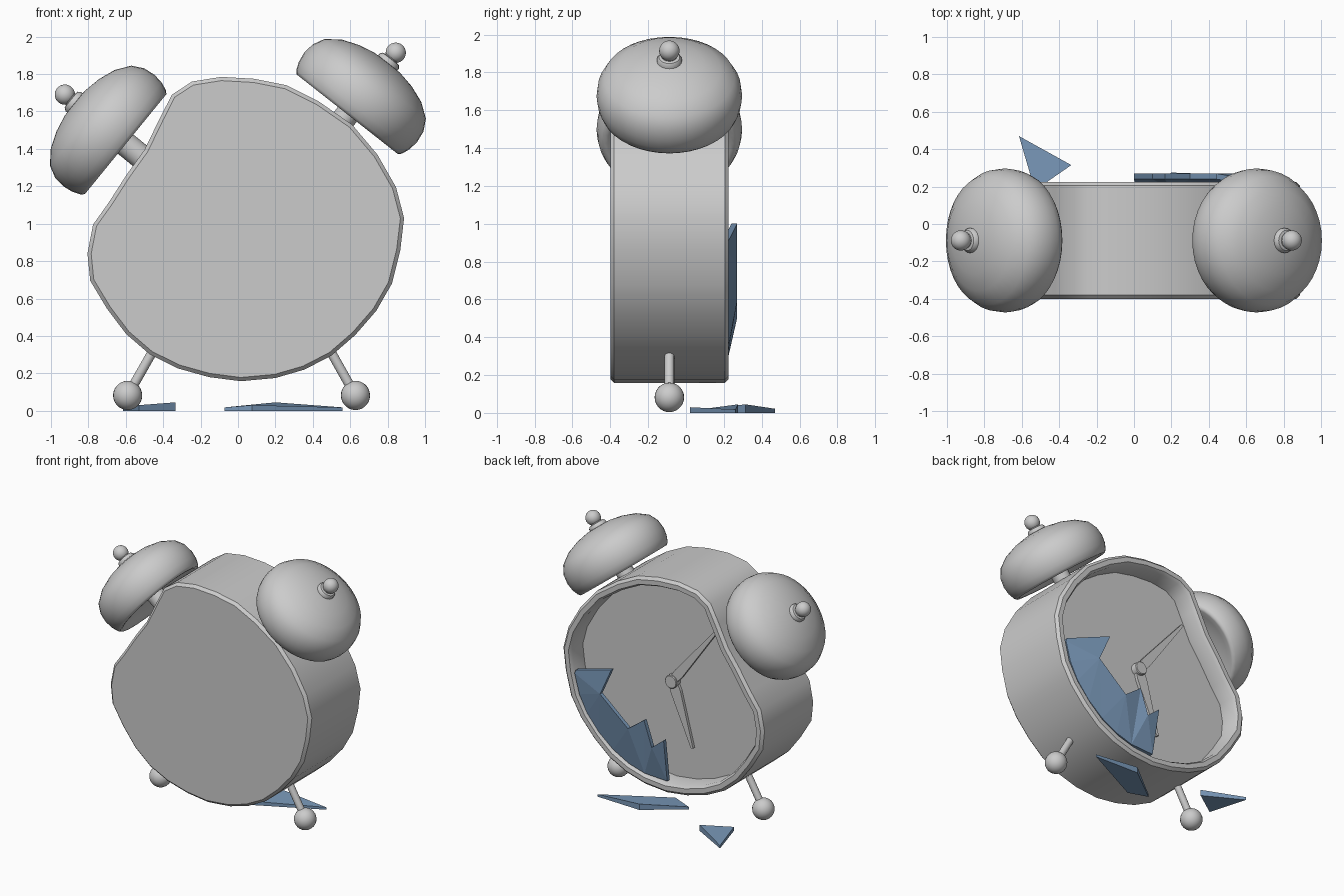
import bpy, bmesh, math
from mathutils import Vector, Matrix

if "Cube" in bpy.data.objects:
    bpy.data.objects.remove(bpy.data.objects["Cube"])

YC = -0.088  # depth centre of the body


def material(name, rgb):
    m = bpy.data.materials.new(name)
    m.diffuse_color = (*rgb, 1)
    m.use_nodes = True
    m.node_tree.nodes["Principled BSDF"].inputs["Base Color"].default_value = m.diffuse_color
    return m


GREY = material("grey metal", (0.6, 0.6, 0.6))
BLUE = material("blue glass", (0.19, 0.31, 0.475))


def finish(name, bm, mat, angle=None):
    bmesh.ops.recalc_face_normals(bm, faces=bm.faces)
    me = bpy.data.meshes.new(name)
    bm.to_mesh(me)
    bm.free()
    me.materials.append(mat)
    ob = bpy.data.objects.new(name, me)
    bpy.context.collection.objects.link(ob)
    if angle:
        bpy.ops.object.select_all(action='DESELECT')
        ob.select_set(True)
        bpy.context.view_layer.objects.active = ob
        bpy.ops.object.shade_smooth_by_angle(angle=math.radians(angle))
    return ob


def loft(name, rings, mat, angle=None):
    """Bridge rings of points and cap both ends."""
    bm = bmesh.new()
    loops = [[bm.verts.new(p) for p in r] for r in rings]
    n = len(loops[0])
    for a, b in zip(loops, loops[1:]):
        for i in range(n):
            j = (i + 1) % n
            bm.faces.new((a[i], a[j], b[j], b[i]))
    bm.faces.new(loops[0])
    bm.faces.new(loops[-1])
    return finish(name, bm, mat, angle)


def lathe(name, profile, origin, axis, mat=GREY, n=32, angle=40):
    """Revolve (radius, height) points round an axis."""
    rot = Vector(axis).to_track_quat('Z', 'Y')
    o = Vector(origin)
    rings = []
    for r, h in profile:
        r = max(r, 0.001)
        rings.append([o + rot @ Vector((r * math.cos(2 * math.pi * i / n),
                                        r * math.sin(2 * math.pi * i / n), h)) for i in range(n)])
    return loft(name, rings, mat, angle)


def ball(name, centre, r):
    bm = bmesh.new()
    bmesh.ops.create_uvsphere(bm, u_segments=24, v_segments=14, radius=r,
                              matrix=Matrix.Translation(centre))
    return finish(name, bm, GREY, 60)


def inset(pts, d):
    """Offset a closed clockwise outline inward."""
    out = []
    for i, p in enumerate(pts):
        a = (p - pts[i - 1]).normalized()
        b = (pts[(i + 1) % len(pts)] - p).normalized()
        t = (a + b).normalized()
        out.append(p + Vector((t.y, -t.x)) * d)
    return out


# Case: melted round outline, closed at -y, recessed dial at +y
OUTLINE = [Vector(p) for p in (
    (-.353, 1.69), (-.246, 1.76), (-.09, 1.785), (.085, 1.775), (.26, 1.74), (.43, 1.655),
    (.61, 1.53), (.745, 1.37), (.845, 1.195), (.888, 1.03), (.868, .86), (.823, .68),
    (.74, .535), (.627, .405), (.5, .295), (.355, .22), (.2, .175), (.015, .158),
    (-.155, .18), (-.32, .226), (-.47, .3), (-.598, .41), (-.7, .545), (-.79, .695),
    (-.805, .84), (-.775, .995), (-.69, 1.115), (-.597, 1.26), (-.5, 1.395), (-.42, 1.56))]
SECTION = ((.02, -.40), (0, -.38), (0, .205), (.02, .225), (.055, .225), (.07, .20), (.075, .08))
loft("clock_case", [[(p.x, y, p.y) for p in inset(OUTLINE, d)] for d, y in SECTION], GREY, 35)

# Hub and tapered hands
HUB = Vector((.04, 0, .96))
lathe("hand_hub", [(.05, .06), (.05, .125), (.045, .13)], HUB, (0, 1, 0), n=16)


def hand(name, tip, y, w):
    d = Vector((tip[0] - HUB.x, 0, tip[1] - HUB.z))
    s = Vector((-d.z, 0, d.x)).normalized()
    e = HUB + d
    base = [HUB - s * w * .8, HUB + d * .15 - s * w, e - s * .009, e + s * .009,
            HUB + d * .15 + s * w, HUB + s * w * .8]
    loft(name, [[p + Vector((0, k, 0)) for p in base] for k in (y, y + .022)], GREY)


hand("minute_hand", (-.34, 1.445), .095, .036)
hand("hour_hand", (-.125, .49), .085, .044)

# Bells with shallow underside, post, collar and knob
BELL = [(0, .06), (.1, .056), (.2, .042), (.28, .018), (.325, -.002), (.345, -.004), (.36, .012),
        (.377, .055), (.385, .11), (.377, .175), (.345, .237),
        (.27, .292), (.18, .326), (.09, .344), (0, .35)]


def bell(side, x, z, axis, post_r):
    o, a = Vector((x, YC, z)), Vector(axis).normalized()
    lathe(side + "_bell", BELL, o, a, n=40, angle=60)
    lathe(side + "_bell_post", [(post_r, -.17), (post_r, .1)], o, a, n=16)
    lathe(side + "_bell_collar", [(.066, .325), (.066, .357), (.055, .372), (.04, .375), (.04, .41)],
          o, a, n=20)
    ball(side + "_bell_knob", o + a * .415, .054)


bell("right", .587, 1.588, (.618, 0, .786), .064)
bell("left", -.604, 1.428, (-.775, 0, .632), .066)

# Legs with ball feet
for side, top, foot in (("right", (.46, .38), (.628, .082)), ("left", (-.42, .38), (-.59, .082))):
    a, b = Vector((top[0], YC, top[1])), Vector((foot[0], YC, foot[1]))
    lathe(side + "_leg", [(.026, 0), (.026, (b - a).length)], a, b - a, n=14)
    ball(side + "_foot", b, .078)

# Broken domed glass left in the rim: jagged inner edge bulging outward
JAGGED = [(.44, 1.0), (.535, .79), (.30, .59), (.165, .69), (.10, .50), (0, .58)]
RIM = [(.01, .245), (.2, .255), (.335, .295), (.465, .365), (.585, .465), (.685, .585),
       (.75, .71), (.79, .86), (.78, .885)]
glass = [(x, .27, z) for x, z in JAGGED] + [(x, .212, z) for x, z in RIM]
bm = bmesh.new()
front = [bm.verts.new(p) for p in glass]
back = [bm.verts.new((x, y - .03, z)) for x, y, z in glass]
n = len(glass)
for i in range(n):
    j = (i + 1) % n
    bm.faces.new((front[i], front[j], back[j], back[i]))
caps = [bm.faces.new(front), bm.faces.new(back)]
bmesh.ops.triangulate(bm, faces=caps)
finish("glass_in_rim", bm, BLUE)


# Fallen shards on the floor: (x, y, top z)
def shard(name, pts):
    loft(name, [[(x, y, max(0, z - .045)) for x, y, z in pts], pts], BLUE)


shard("long_fallen_shard", [(.56, .262, .018), (.2, .275, .045), (-.073, .07, .018), (.075, .02, .03)])
shard("small_fallen_shard", [(-.615, .47, .022), (-.335, .315, .045), (-.53, .18, .03)])
